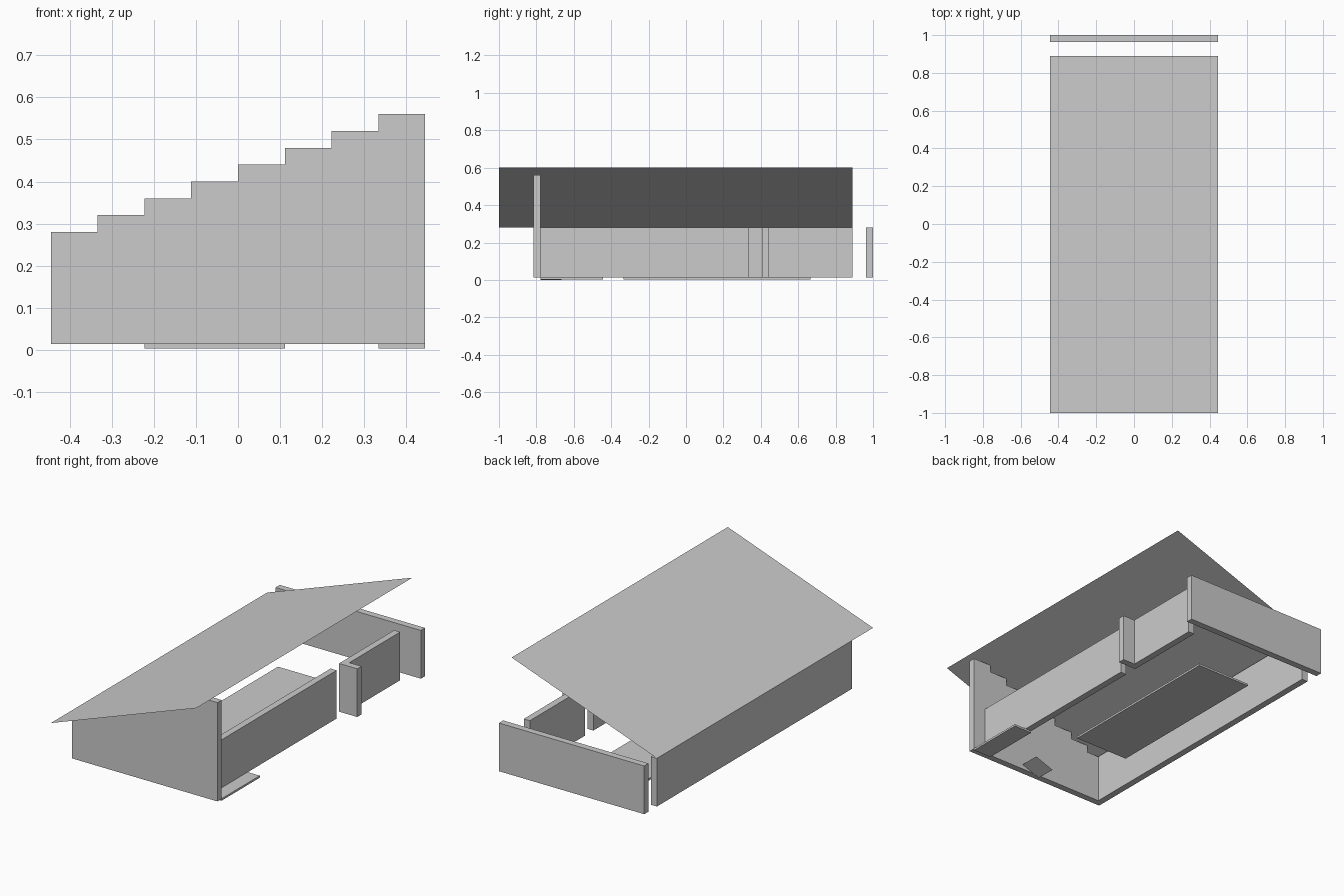
import bpy
import bmesh

cube = bpy.data.objects.get("Cube")
if cube:
    bpy.data.objects.remove(cube, do_unlink=True)

U = 1 / 9        # layout module
T = U / 3        # wall thickness
BASE = 0.0133    # underside of the walls
LOW = 0.28       # height of the low walls
RISE = 0.04      # roof rise per module
HALF = 4 * U     # half the width
FRONT = -7 * U   # inner face of the front wall

grey = bpy.data.materials.new("plain_grey")
grey.use_nodes = True
colour = (0.6, 0.6, 0.6, 1)
grey.diffuse_color = colour
grey.node_tree.nodes["Principled BSDF"].inputs["Base Color"].default_value = colour


def finish(name, bm):
    mesh = bpy.data.meshes.new(name)
    bm.to_mesh(mesh)
    bm.free()
    mesh.materials.append(grey)
    obj = bpy.data.objects.new(name, mesh)
    bpy.context.collection.objects.link(obj)
    return obj


def box(name, x, y, z):
    bm = bmesh.new()
    bmesh.ops.create_cube(bm, size=1)
    for v in bm.verts:
        for i, span in enumerate((x, y, z)):
            v.co[i] = span[0] if v.co[i] < 0 else span[1]
    return finish(name, bm)


def sloped_sheet(name, x, y, z):
    bm = bmesh.new()
    corners = [(x[0], y[0], z[0]), (x[1], y[0], z[1]),
               (x[1], y[1], z[1]), (x[0], y[1], z[0])]
    bm.faces.new([bm.verts.new(c) for c in corners])
    return finish(name, bm)


# Stepped front wall, one extruded outline
outline = [(HALF, BASE), (-HALF, BASE)]
for i in range(8):
    top = LOW + i * RISE
    outline += [(-HALF + i * U, top), (-HALF + (i + 1) * U, top)]
bm = bmesh.new()
face = bm.faces.new([bm.verts.new((x, FRONT, z)) for x, z in outline])
result = bmesh.ops.extrude_face_region(bm, geom=[face])
for v in result["geom"]:
    if isinstance(v, bmesh.types.BMVert):
        v.co.y -= T
bmesh.ops.recalc_face_normals(bm, faces=bm.faces)
finish("front_wall", bm)

# Low walls
wall_z = (BASE, LOW)
inner_x = (3 * U, 3 * U + T)
box("right_wall", (-HALF, -HALF + T), (FRONT, 8 * U), wall_z)
box("back_wall", (-HALF, HALF), (1 - T, 1), wall_z)
box("left_wall_front", inner_x, (FRONT, 3 * U), wall_z)
box("left_wall_back", inner_x, (4 * U - T, 8 * U), wall_z)
box("doorway_return", (inner_x[1], HALF), (4 * U - T, 4 * U), wall_z)

# Floor slabs
slab_z = (0.003, BASE + 0.001)
box("main_floor_slab", (-2 * U, U), (-3 * U, 6 * U), slab_z)
box("porch_slab", (3 * U, HALF), (FRONT, -4 * U), slab_z)

# Sloping roof and the small ramp sheet
sloped_sheet("roof", (-HALF, HALF), (-1, 8 * U), (LOW, LOW + 8 * RISE))
sloped_sheet("ramp_sheet", (0, U), (FRONT, -6 * U), (0, RISE))
